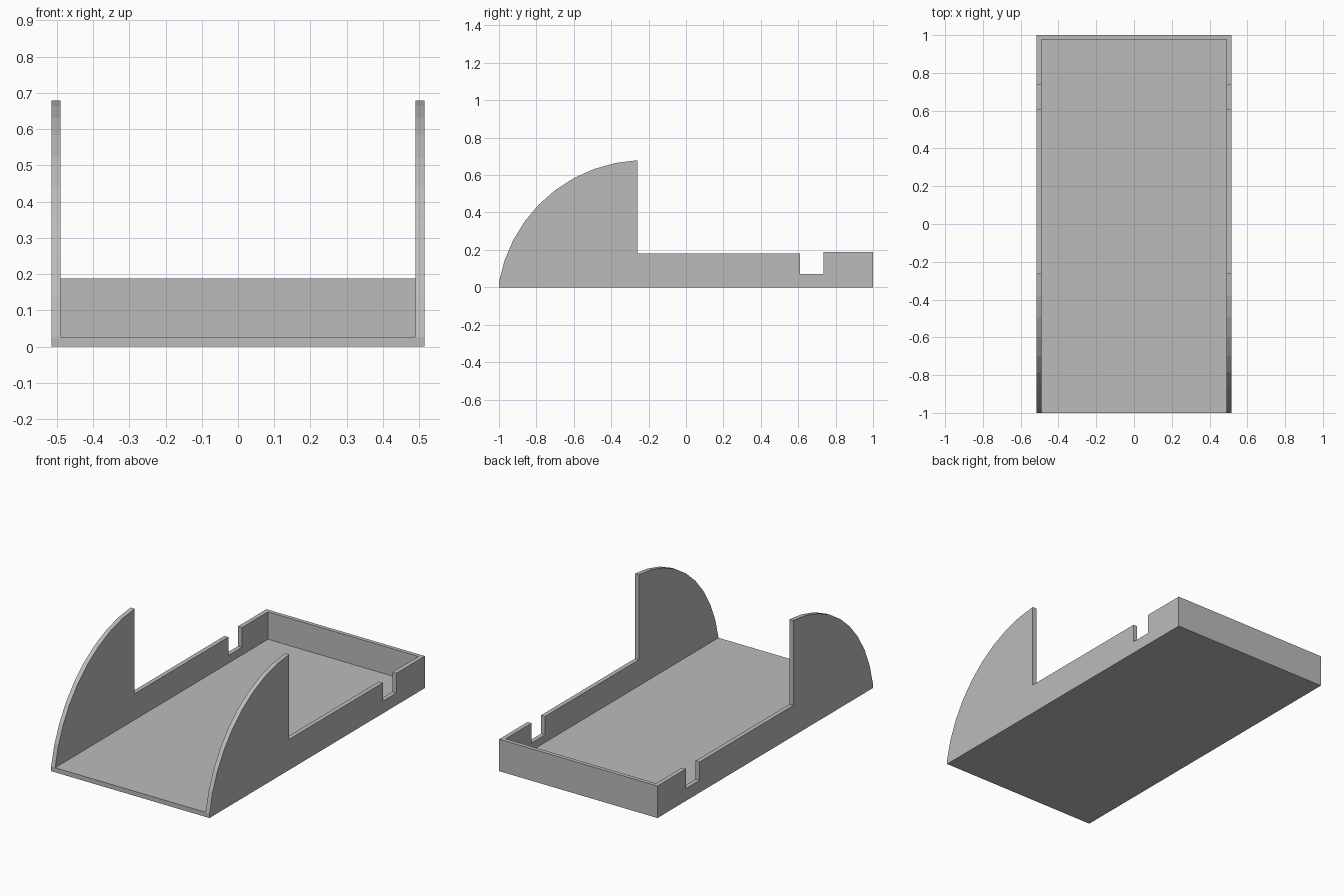
import bpy, bmesh, math
from mathutils import Vector

cube = bpy.data.objects.get("Cube")
if cube:
    bpy.data.objects.remove(cube, do_unlink=True)

HALF_W, THICK, FLOOR = 0.515, 0.026, 0.027
INNER = HALF_W - THICK
REAR_TOP = 0.188

grey = bpy.data.materials.new("plain grey")
grey.use_nodes = True
colour = (0.5, 0.5, 0.5, 1)
grey.diffuse_color = colour
grey.node_tree.nodes["Principled BSDF"].inputs["Base Color"].default_value = colour


def extrude_profile(name, profile, x0, x1):
    """Extrude a (y, z) outline along x into a flat-shaded solid."""
    bm = bmesh.new()
    face = bm.faces.new([bm.verts.new((x0, y, z)) for y, z in profile])
    out = bmesh.ops.extrude_face_region(bm, geom=[face])
    verts = [v for v in out["geom"] if isinstance(v, bmesh.types.BMVert)]
    bmesh.ops.translate(bm, verts=verts, vec=Vector((x1 - x0, 0, 0)))
    bmesh.ops.recalc_face_normals(bm, faces=bm.faces)
    mesh = bpy.data.meshes.new(name)
    bm.to_mesh(mesh)
    bm.free()
    mesh.materials.append(grey)
    obj = bpy.data.objects.new(name, mesh)
    bpy.context.collection.objects.link(obj)
    return obj


def rect(y0, y1, z0, z1):
    return [(y0, z0), (y1, z0), (y1, z1), (y0, z1)]


# Floor plate
extrude_profile("floor", rect(-1, 1, 0, FLOOR), -HALF_W, HALF_W)

# Rear wall between the side walls
extrude_profile("rear_wall", rect(1 - THICK * 0.9, 1, FLOOR, REAR_TOP), -INNER, INNER)

# Side wall outline: curved front fin, low rail, slot, raised rear corner
RADIUS, CY, CZ, STEPS = 0.79, -0.222, -0.11, 9
start, end = math.radians(170), math.radians(92.8)
arc = []
for i in range(STEPS + 1):
    a = start + (end - start) * i / STEPS
    arc.append((CY + RADIUS * math.cos(a), CZ + RADIUS * math.sin(a)))
arc[0] = (-1, FLOOR)
fin_back = arc[-1][0]
outline = arc + [
    (fin_back, 0.18), (0.61, 0.18),
    (0.61, 0.072), (0.735, 0.072),
    (0.735, REAR_TOP), (1, REAR_TOP), (1, FLOOR),
]
for side, name in ((1, "left_wall"), (-1, "right_wall")):
    extrude_profile(name, outline, side * INNER, side * HALF_W)
